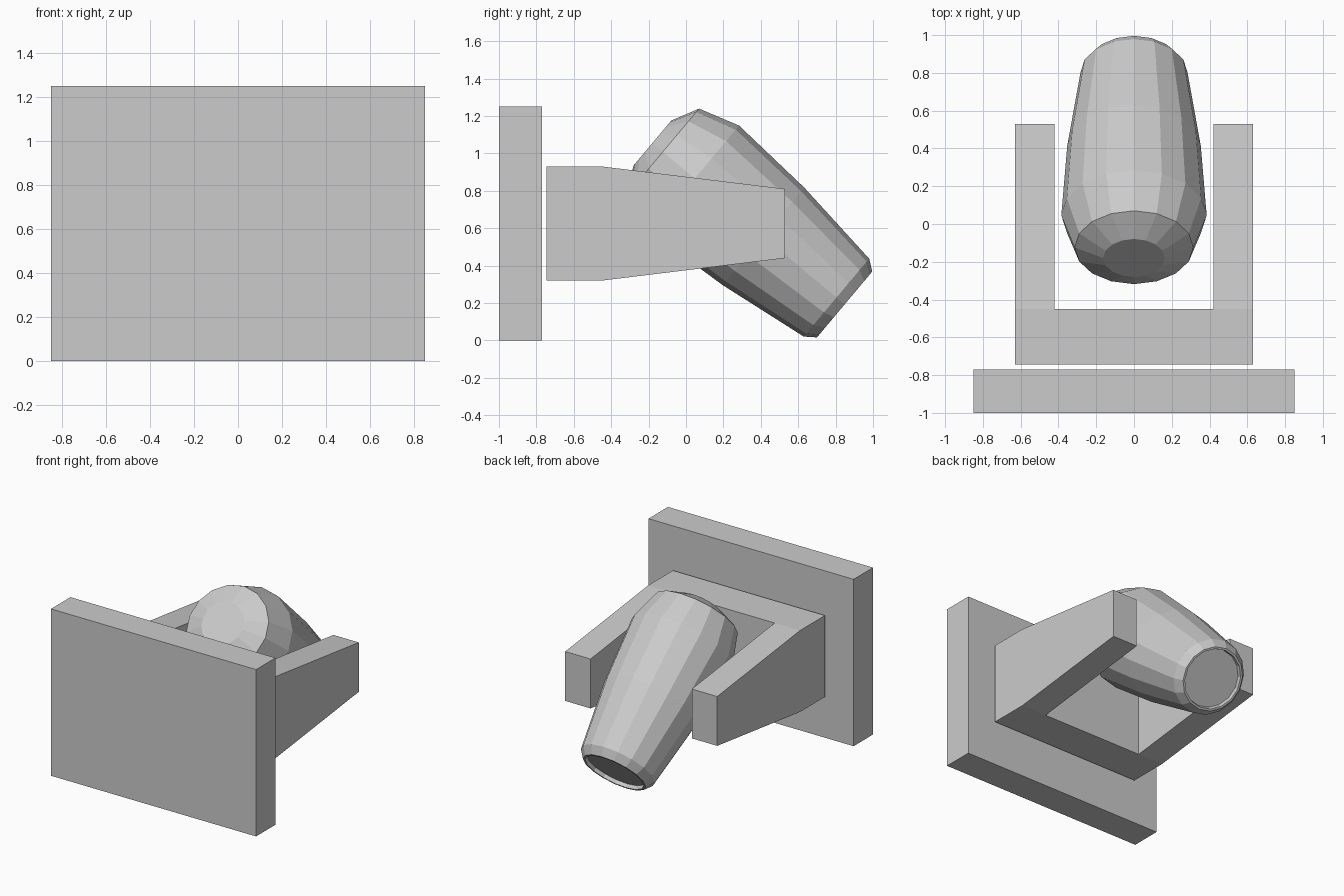
import bpy, bmesh, math
from mathutils import Matrix, Vector

if "Cube" in bpy.data.objects:
    bpy.data.objects.remove(bpy.data.objects["Cube"], do_unlink=True)

grey = bpy.data.materials.new("plain_grey")
grey.use_nodes = True
grey.diffuse_color = (0.6, 0.6, 0.6, 1)
grey.node_tree.nodes["Principled BSDF"].inputs["Base Color"].default_value = (0.6, 0.6, 0.6, 1)


def finish(name, bm):
    bmesh.ops.recalc_face_normals(bm, faces=bm.faces)
    mesh = bpy.data.meshes.new(name)
    bm.to_mesh(mesh)
    bm.free()
    mesh.materials.append(grey)
    obj = bpy.data.objects.new(name, mesh)
    bpy.context.collection.objects.link(obj)
    return obj


# Wall plate
bm = bmesh.new()
bmesh.ops.create_cube(bm, size=1, matrix=Matrix.Translation((0, -0.885, 0.625))
                      @ Matrix.Diagonal((1.7, 0.23, 1.25, 1)))
finish("wall_plate", bm)

# U-shaped bracket: plan outline, with heights that taper along the arms
OUTER, INNER = 0.63, 0.42
BACK, KINK, TIP = -0.745, -0.45, 0.53
plan = [(-OUTER, BACK), (OUTER, BACK), (OUTER, KINK), (OUTER, TIP), (INNER, TIP),
        (INNER, KINK), (-INNER, KINK), (-INNER, TIP), (-OUTER, TIP), (-OUTER, KINK)]
bm = bmesh.new()
low = [bm.verts.new((x, y, 0.44 if y == TIP else 0.32)) for x, y in plan]
high = [bm.verts.new((x, y, 0.81 if y == TIP else 0.93)) for x, y in plan]
for ring in (low, high):
    for ids in ((0, 1, 2, 5, 6, 9), (2, 3, 4, 5), (6, 7, 8, 9)):
        bm.faces.new([ring[i] for i in ids])
for i in range(len(plan)):
    j = (i + 1) % len(plan)
    bm.faces.new((low[i], low[j], high[j], high[i]))
finish("bracket", bm)

# Lamp head: faceted lathe, (distance along axis, radius), ending in a shallow recess
SIDES = 16
profile = [(0, 0.157), (0.073, 0.302), (0.295, 0.37), (0.775, 0.34),
           (1.285, 0.272), (1.342, 0.23), (1.342, 0.215), (1.315, 0.21)]
bm = bmesh.new()
rings = [[bm.verts.new((r * math.cos(a), r * math.sin(a), t))
          for a in (2 * math.pi * k / SIDES for k in range(SIDES))] for t, r in profile]
for a, b in zip(rings, rings[1:]):
    for k in range(SIDES):
        n = (k + 1) % SIDES
        bm.faces.new((a[k], a[n], b[n], b[k]))
bm.faces.new(rings[0])
bm.faces.new(rings[-1])

# Tilt the head 40 degrees downwards, slightly wider than tall
axis = Vector((0, math.cos(math.radians(40)), -math.sin(math.radians(40))))
side = Vector((1, 0, 0))
place = Matrix((side, axis.cross(side), axis)).transposed().to_4x4()
place = Matrix.Translation((0, -0.18, 1.055)) @ place @ Matrix.Diagonal((1.04, 1, 1, 1))
bmesh.ops.transform(bm, matrix=place, verts=bm.verts)
finish("lamp_head", bm)
